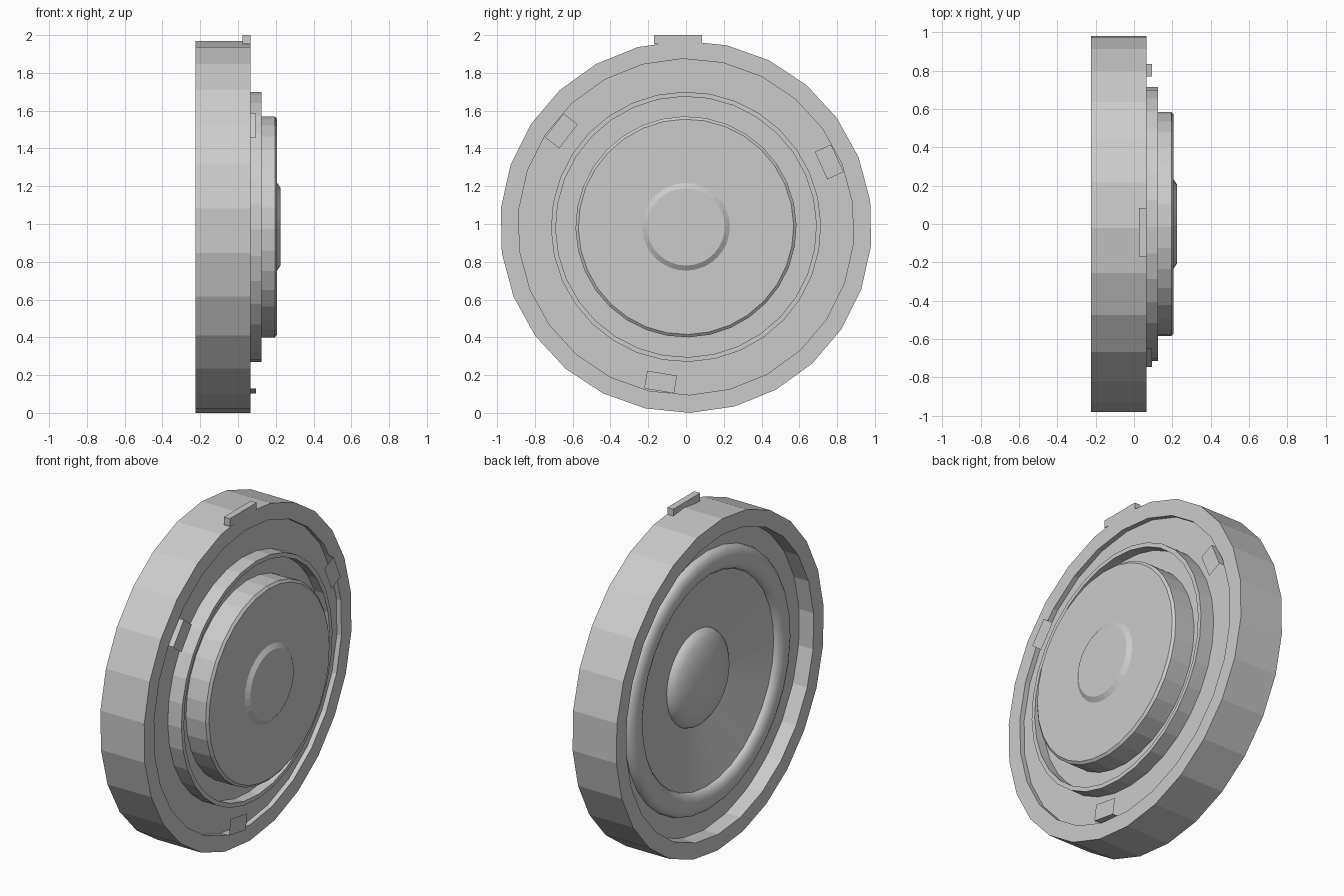
import bpy, bmesh, math
from mathutils import Vector

if "Cube" in bpy.data.objects:
    bpy.data.objects.remove(bpy.data.objects["Cube"])

CZ = 0.985  # height of the driver axis, which runs along x


def finish(name, bm, smooth=None):
    bmesh.ops.remove_doubles(bm, verts=bm.verts, dist=1e-5)
    bmesh.ops.recalc_face_normals(bm, faces=bm.faces)
    me = bpy.data.meshes.new(name)
    bm.to_mesh(me)
    bm.free()
    ob = bpy.data.objects.new(name, me)
    bpy.context.collection.objects.link(ob)
    if smooth:
        bpy.ops.object.select_all(action='DESELECT')
        ob.select_set(True)
        bpy.context.view_layer.objects.active = ob
        bpy.ops.object.shade_smooth_by_angle(angle=math.radians(smooth))
    return ob


def lathe(name, profile, sides, closed=False, phase=-88.8, smooth=None):
    """Spin (x, radius) points around the driver axis."""
    bm = bmesh.new()
    rings = []
    for i in range(sides):
        a = math.radians(phase) + math.tau * i / sides
        rings.append([bm.verts.new((x, r * math.cos(a), CZ + r * math.sin(a)))
                      for x, r in profile])
    n = len(profile)
    for i in range(sides):
        p, q = rings[i], rings[(i + 1) % sides]
        for j in range(n if closed else n - 1):
            k = (j + 1) % n
            if profile[j][1] == 0:
                bm.faces.new((p[j], p[k], q[k]))
            elif profile[k][1] == 0:
                bm.faces.new((p[j], p[k], q[j]))
            else:
                bm.faces.new((p[j], p[k], q[k], q[j]))
    return finish(name, bm, smooth)


# Outer frame ring
lathe("frame_ring", [(-0.225, 0.985), (0.065, 0.985), (0.065, 0.89), (-0.225, 0.89)],
      26, closed=True)

# Recessed back plate
lathe("back_plate", [(0.035, 0.89), (0.035, 0.70)], 26)

# Raised collar around the magnet, with a groove floor
lathe("magnet_collar", [(0.035, 0.715), (0.125, 0.715), (0.125, 0.69),
                        (0.065, 0.69), (0.065, 0.56)], 32)

# Magnet with chamfered edge, and its centre cap
lathe("magnet", [(0.065, 0.585), (0.195, 0.585), (0.207, 0.57), (0.207, 0)], 32)
lathe("magnet_cap", [(0.205, 0.235), (0.225, 0.205), (0.225, 0)], 32)

# Surround: flat flange plus half roll
roll = [(-0.13, 0.89), (-0.13, 0.77)]
for i in range(1, 9):
    t = math.pi * i / 8
    roll.append((-0.135 - 0.045 * math.sin(t), 0.70 + 0.07 * math.cos(t)))
lathe("surround", roll, 32, smooth=40)

# Cone and dust dome
lathe("cone", [(-0.14, 0.63), (-0.07, 0.28)], 32, smooth=30)
dome = [(-0.07 - 0.09 * math.sin(math.pi / 2 * i / 6),
         0.285 * math.cos(math.pi / 2 * i / 6)) for i in range(6)] + [(-0.16, 0)]
lathe("dust_dome", dome, 32, smooth=40)

# Thin bent-sheet clips on the back
for n, deg in enumerate((24.4, 142.4, 260.7)):
    a = math.radians(deg)
    out = Vector((0, math.cos(a), math.sin(a)))
    tan = Vector((0, -math.sin(a), math.cos(a)))
    bm = bmesh.new()
    rows = [[bm.verts.new(Vector((x, 0, CZ)) + out * r + tan * s) for s in (-0.08, 0.08)]
            for x, r in ((0.035, 0.88), (0.095, 0.88), (0.095, 0.785))]
    for p, q in zip(rows, rows[1:]):
        bm.faces.new((p[0], p[1], q[1], q[0]))
    finish(f"clip_{n + 1}", bm)

# Locating key on top of the frame
bm = bmesh.new()
bmesh.ops.create_cube(bm, size=1)
for v in bm.verts:
    v.co = Vector((0.045 + v.co.x * 0.04, -0.043 + v.co.y * 0.255, 1.977 + v.co.z * 0.046))
finish("locating_key", bm)
